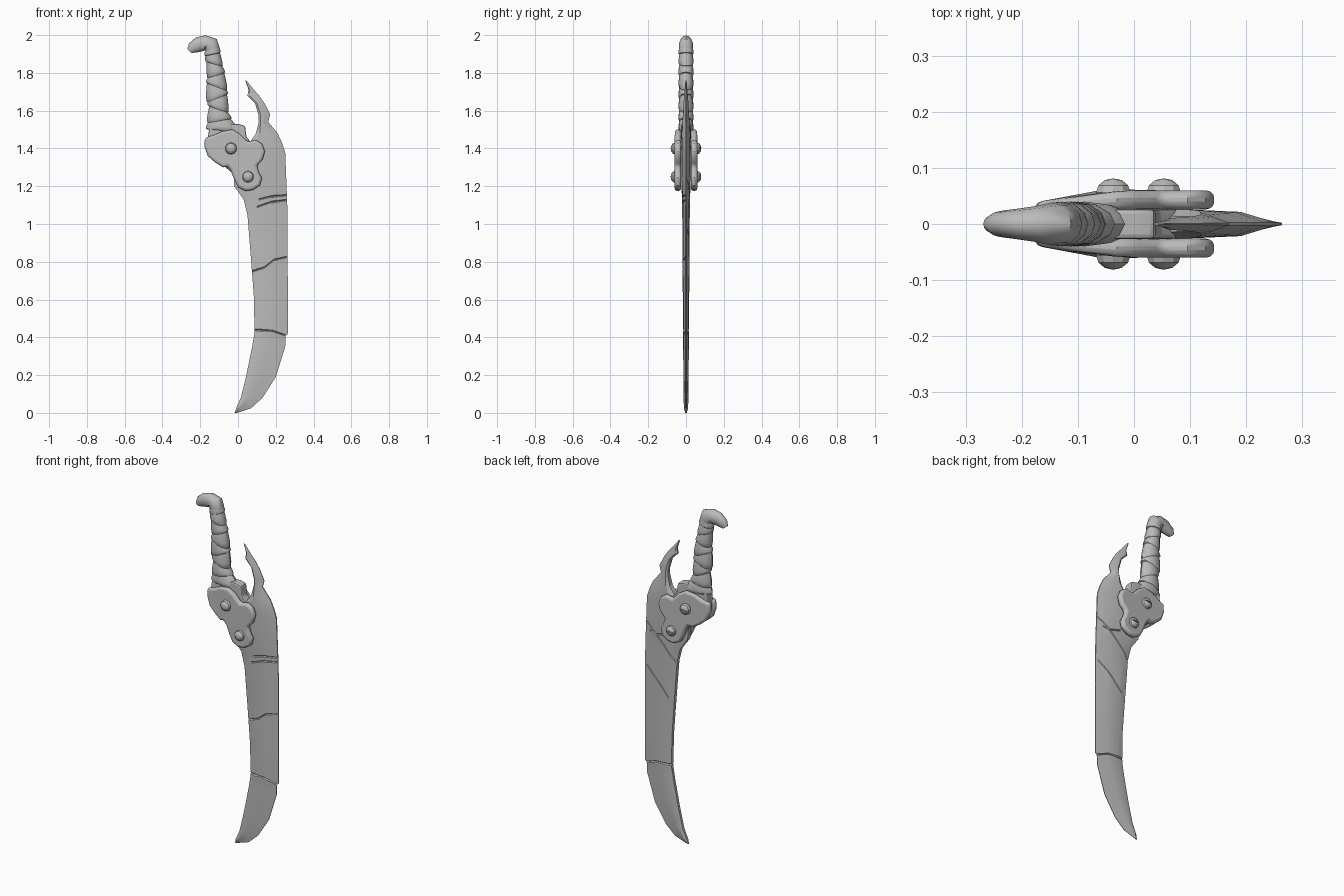
import bpy, bmesh, math
from mathutils import Vector
from mathutils.bvhtree import BVHTree

if "Cube" in bpy.data.objects:
    bpy.data.objects.remove(bpy.data.objects["Cube"])

metal = bpy.data.materials.new("worn grey")
metal.use_nodes = True
GREY = (0.5, 0.5, 0.5, 1)
metal.diffuse_color = GREY
metal.node_tree.nodes["Principled BSDF"].inputs["Base Color"].default_value = GREY


def finish(bm, name, angle=30):
    bmesh.ops.recalc_face_normals(bm, faces=bm.faces)
    mesh = bpy.data.meshes.new(name)
    bm.to_mesh(mesh)
    bm.free()
    ob = bpy.data.objects.new(name, mesh)
    bpy.context.collection.objects.link(ob)
    mesh.materials.append(metal)
    smooth(ob, angle)
    return ob


def smooth(ob, angle=30):
    bpy.ops.object.select_all(action='DESELECT')
    ob.select_set(True)
    bpy.context.view_layer.objects.active = ob
    bpy.ops.object.shade_smooth_by_angle(angle=math.radians(angle))


def apply(ob, kind, **settings):
    mod = ob.modifiers.new(kind, kind)
    for key, value in settings.items():
        setattr(mod, key, value)
    bpy.context.view_layer.objects.active = ob
    bpy.ops.object.modifier_apply(modifier=mod.name)


def loft(bm, rings):
    """Skin a list of equal point rings and cap both ends."""
    rows = [[bm.verts.new(p) for p in ring] for ring in rings]
    n = len(rows[0])
    for a, b in zip(rows, rows[1:]):
        for i in range(n):
            j = (i + 1) % n
            bm.faces.new((a[i], a[j], b[j], b[i]))
    bm.faces.new(rows[0])
    bm.faces.new(rows[-1])


def oval(cx, cz, rx, ry, slope, n=12):
    """Ring around the grip axis, sloping along x."""
    pts = []
    for i in range(n):
        a = 2 * math.pi * i / n
        x = rx * math.cos(a)
        pts.append((cx + x, ry * math.sin(a), cz + slope * x))
    return pts


def extrude(bm, outline, y0, y1):
    loft(bm, [[(x, y, z) for x, z in outline] for y in (y0, y1)])


def cut(ob, cutter_bm, name):
    cutter = finish(cutter_bm, name)
    cutter.hide_render = True
    apply(ob, 'BOOLEAN', operation='DIFFERENCE', solver='EXACT', object=cutter)
    bpy.data.objects.remove(cutter)


# Blade: height, spine x, ridge x, edge x, half thickness
blade_rows = [
    (0, -.018, -.012, -.005, .004), (.025, -.01, .02, .07, .011),
    (.08, .015, .06, .13, .013), (.19, .042, .12, .2, .014),
    (.35, .075, .17, .25, .015), (.405, .084, .185, .252, .015),
    (.42, .087, .19, .264, .016), (.6, .085, .195, .264, .017),
    (.8, .07, .195, .263, .018), (1.05, .05, .19, .262, .02),
    (1.13, .03, .19, .26, .021), (1.2, -.02, .19, .257, .024),
    (1.38, -.03, .19, .25, .027), (1.43, .06, .18, .233, .026),
    (1.48, .095, .165, .21, .024), (1.54, .11, .135, .16, .02),
    (1.58, .108, .14, .17, .016), (1.64, .09, .115, .14, .013),
    (1.68, .05, .08, .112, .01), (1.71, .056, .07, .085, .007),
    (1.76, .038, .041, .045, .003)]
rings = []
for z, spine, ridge, edge, t in blade_rows:
    shoulder = spine + .18 * (edge - spine)
    side = [(spine, .55 * t), (shoulder, t), (ridge, .8 * t), (edge, .12 * t)]
    rings.append([(x, -y, z) for x, y in side] + [(x, y, z) for x, y in reversed(side)])
bm = bmesh.new()
loft(bm, rings)
bmesh.ops.triangulate(bm, faces=[f for f in bm.faces if len(f.verts) == 4])
blade = finish(bm, "blade", 20)

# Battle scratches: side, then points across the blade face
scratches = [
    (-1, (.11, 1.13), (.17, 1.145), (.28, 1.155)),
    (-1, (.1, 1.09), (.17, 1.115), (.28, 1.13)),
    (-1, (.06, .745), (.14, .77), (.19, .81), (.28, .83)),
    (-1, (.07, .44), (.18, .435), (.28, .4)),
    (1, (.07, .44), (.18, .435), (.28, .4)),
    (1, (.04, 1.03), (.12, 1.12), (.19, 1.19), (.27, 1.25)),
    (1, (.1, .83), (.17, .91), (.25, .98)),
    (1, (.11, 1.2), (.18, 1.18), (.22, 1.19))]
tree = BVHTree.FromObject(blade, bpy.context.evaluated_depsgraph_get())
for side, *path in scratches:
    fine = [Vector(path[0])]
    for a, b in zip(path, path[1:]):
        fine += [Vector(a).lerp(Vector(b), k / 3) for k in (1, 2, 3)]
    rings = []
    for p in fine:
        hit = tree.ray_cast(Vector((p.x, side, p.y)), Vector((0, -side, 0)))[0]
        y = hit.y if hit else side * .003
        rings.append([(p.x, y - side * .005, p.y), (p.x, y + side * .008, p.y + .011),
                      (p.x, y + side * .008, p.y - .011)])
    bm = bmesh.new()
    loft(bm, rings)
    cut(blade, bm, "scratch_cutter")
smooth(blade, 20)

# Tang filling the gap between the guard plates
bm = bmesh.new()
extrude(bm, [(-.165, 1.43), (-.15, 1.52), (0, 1.53), (.037, 1.52), (.045, 1.46),
             (.08, 1.42), (.03, 1.22), (-.03, 1.27), (-.15, 1.37)], -.027, .027)
tang = finish(bm, "tang")
apply(tang, 'BEVEL', width=.008, segments=2)
smooth(tang)

# Guard plates with rivets on both sides
outline = [(-.175, 1.457), (-.13, 1.47), (-.085, 1.49), (-.03, 1.5), (.01, 1.477),
           (.05, 1.435), (.095, 1.445), (.127, 1.425), (.143, 1.385), (.13, 1.34),
           (.1, 1.31), (.11, 1.275), (.127, 1.245), (.117, 1.205), (.08, 1.18),
           (.04, 1.175), (0, 1.195), (-.02, 1.235), (-.04, 1.285), (-.055, 1.305),
           (-.08, 1.3), (-.12, 1.325), (-.16, 1.36), (-.178, 1.41)]
for side, label in ((-1, "front"), (1, "back")):
    bm = bmesh.new()
    extrude(bm, outline, side * .026, side * .06)
    for v in bm.verts:
        v.co.y -= side * .022 * max(0, (-v.co.x - .06) / .12)
    plate = finish(bm, label + "_guard_plate")
    apply(plate, 'BEVEL', width=.014, segments=3, limit_method='ANGLE', angle_limit=1)
    smooth(plate, 40)
    for x, z in ((-.037, 1.4), (.053, 1.25)):
        bm = bmesh.new()
        bmesh.ops.create_uvsphere(bm, u_segments=10, v_segments=6, radius=.032)
        for v in bm.verts:
            v.co = (x + v.co.x, side * (.056 + .8 * v.co.z), z + v.co.y)
        rivet = finish(bm, label + "_rivet", 25)
        bm = bmesh.new()
        bmesh.ops.create_cube(bm, size=1)
        for v in bm.verts:
            v.co = (x + .08 * v.co.x, side * (.085 + .022 * v.co.y),
                    z + .007 * v.co.z + .015 * v.co.x)
        cut(rivet, bm, "slot_cutter")
        smooth(rivet, 25)

# Wrapped grip: left x, right x, height and slope at each strip boundary
wraps = [(-.168, 0, 1.5, -.05), (-.162, -.035, 1.55, .15), (-.156, -.052, 1.61, -.3),
         (-.166, -.054, 1.67, .35), (-.169, -.058, 1.73, -.35), (-.162, -.07, 1.79, .3),
         (-.17, -.082, 1.85, -.25), (-.176, -.093, 1.9, .2), (-.172, -.098, 1.94, 0)]
for i, (low, high) in enumerate(zip(wraps, wraps[1:])):
    bm = bmesh.new()
    rings = []
    for k, swell in ((-.1, .9), (0, 1.02), (.3, 1.05), (.8, .97), (1.12, .88)):
        l, r, z, s = (a + (b - a) * k for a, b in zip(low, high))
        rings.append(oval((l + r) / 2, z, swell * (r - l) / 2, swell * .038, s))
    loft(bm, rings)
    finish(bm, "grip_wrap_%d" % (i + 1), 40)

# Hooked pommel: centre x, centre z, radius, depth, direction in degrees
bm = bmesh.new()
rings = []
for x, z, r, d, deg in [(-.135, 1.89, .036, .034, 90), (-.137, 1.93, .04, .038, 95),
                        (-.148, 1.954, .044, .038, 125), (-.175, 1.958, .041, .032, 175),
                        (-.21, 1.95, .04, .027, 200), (-.24, 1.932, .031, .023, 220),
                        (-.257, 1.915, .015, .014, 230)]:
    a = math.radians(deg)
    rings.append([(x + r * math.cos(t) * math.sin(a), d * math.sin(t),
                   z - r * math.cos(t) * math.cos(a))
                  for t in (2 * math.pi * i / 12 for i in range(12))])
loft(bm, rings)
finish(bm, "pommel", 40)
